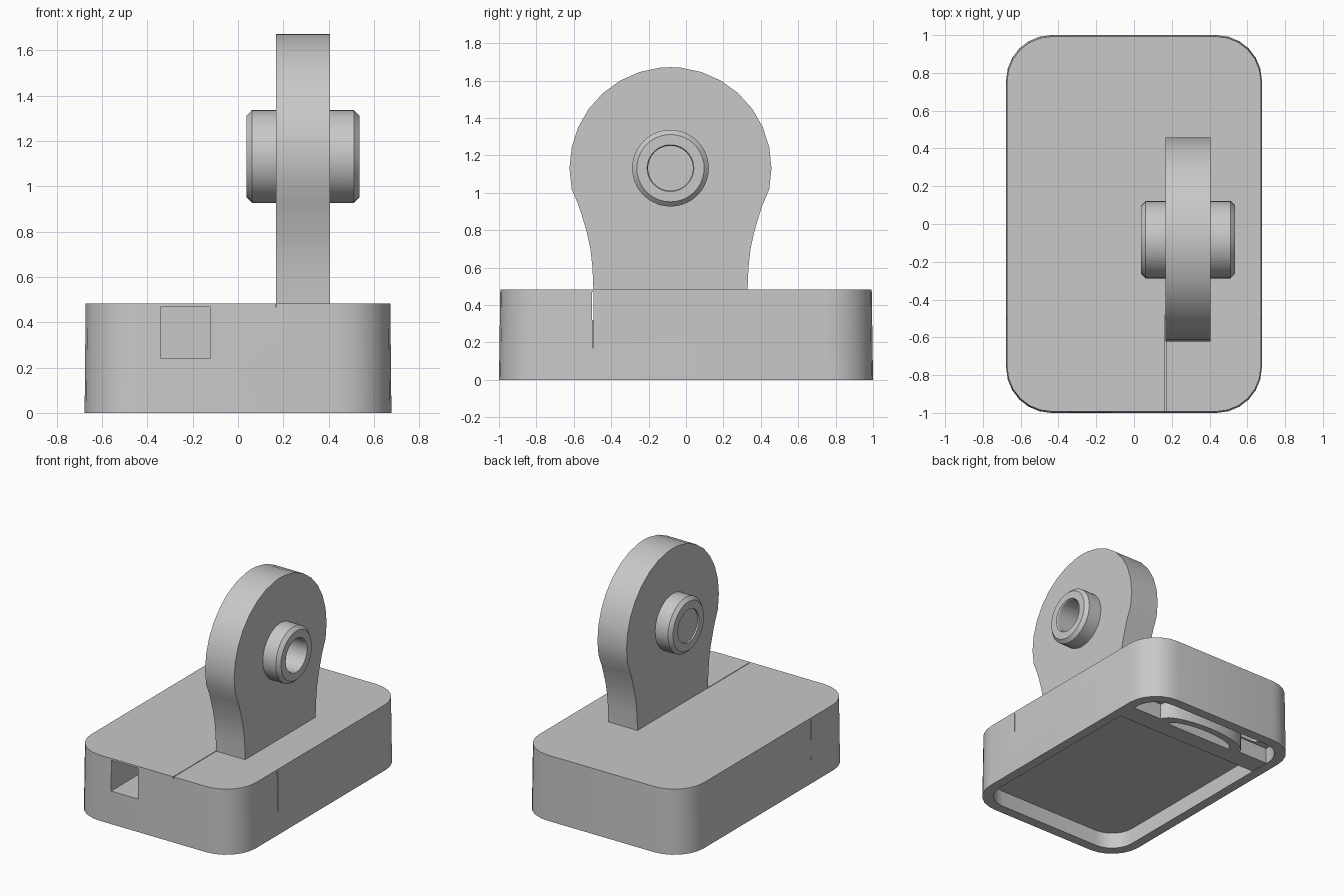
import bpy, bmesh, math

cube = bpy.data.objects.get("Cube")
if cube:
    bpy.data.objects.remove(cube, do_unlink=True)

grey = bpy.data.materials.new("plain_grey")
grey.use_nodes = True
COLOUR = (0.58, 0.58, 0.58, 1)
grey.diffuse_color = COLOUR
grey.node_tree.nodes["Principled BSDF"].inputs["Base Color"].default_value = COLOUR


def finish(name, bm):
    bmesh.ops.recalc_face_normals(bm, faces=bm.faces)
    mesh = bpy.data.meshes.new(name)
    bm.to_mesh(mesh)
    bm.free()
    mesh.materials.append(grey)
    obj = bpy.data.objects.new(name, mesh)
    bpy.context.collection.objects.link(obj)
    return obj


def prism(name, outline, low, high, top_scale=1.0, along_x=False):
    """Extrude a 2D outline along z, or along x when the outline is (y, z)."""
    bm = bmesh.new()
    rings = []
    for t, s in ((low, 1.0), (high, top_scale)):
        rings.append([bm.verts.new((t, a, b) if along_x else (a * s, b * s, t)) for a, b in outline])
    bm.faces.new(rings[0])
    bm.faces.new(rings[1])
    n = len(outline)
    for i in range(n):
        j = (i + 1) % n
        bm.faces.new((rings[0][i], rings[0][j], rings[1][j], rings[1][i]))
    return finish(name, bm)


def rounded(hx, hy, r, cy=0.0, steps=6):
    pts = []
    for k, (sx, sy) in enumerate(((1, 1), (-1, 1), (-1, -1), (1, -1))):
        for i in range(steps + 1):
            a = math.pi / 2 * (k + i / steps)
            pts.append((sx * (hx - r) + r * math.cos(a), cy + sy * (hy - r) + r * math.sin(a)))
    return pts


def bow(half_width, y, height, steps=14):
    """Half-ellipse outline bulging towards the back."""
    angles = [math.pi * i / steps for i in range(steps + 1)]
    return [(half_width * math.cos(a), y + height * math.sin(a)) for a in angles]


def box(name, x0, x1, y0, y1, z0, z1):
    return prism(name, [(x0, y0), (x1, y0), (x1, y1), (x0, y1)], z0, z1)


def lathe_x(name, profile, y, z, segments=40):
    """Spin (x, radius) points around an axis parallel to x."""
    bm = bmesh.new()
    verts = [bm.verts.new((x, r, 0)) for x, r in profile]
    edges = [bm.edges.new(pair) for pair in zip(verts, verts[1:])]
    bmesh.ops.spin(bm, geom=verts + edges, cent=(0, 0, 0), axis=(1, 0, 0),
                   angle=2 * math.pi, steps=segments)
    bmesh.ops.remove_doubles(bm, verts=bm.verts, dist=0.0005)
    bmesh.ops.translate(bm, verts=bm.verts, vec=(0, y, z))
    return finish(name, bm)


def activate(obj):
    bpy.ops.object.select_all(action='DESELECT')
    obj.select_set(True)
    bpy.context.view_layer.objects.active = obj


def combine(obj, others, operation='DIFFERENCE'):
    activate(obj)
    for other in others:
        mod = obj.modifiers.new("combine", 'BOOLEAN')
        mod.operation, mod.solver, mod.object = operation, 'EXACT', other
        bpy.ops.object.modifier_apply(modifier=mod.name)
        bpy.data.objects.remove(other, do_unlink=True)


# Base housing with slight draft, underside recess, socket and slits
base = prism("base_housing", rounded(0.677, 1.0, 0.24), 0, 0.482, top_scale=0.993)
combine(base, [
    prism("underside_recess", rounded(0.605, 0.925, 0.18), -0.1, 0.12),
    prism("rear_compartment", rounded(0.5, 0.09, 0.04, cy=0.825), 0.05, 0.4),
    box("front_socket", -0.341, -0.121, -1.2, -0.65, 0.242, 0.468),
    box("side_slit", -1, 1, -0.502, -0.494, 0.32, 0.47),
    box("left_slit_lower", 0.6, 1, -0.5, -0.497, 0.17, 0.325),
    box("right_slit_lower", -1, -0.6, -0.5, -0.497, 0.17, 0.325),
    box("top_seam", 0.165, 0.17, -1.2, -0.48, 0.468, 0.6),
])

# Crossbar under the base with a bowed latch and a crescent opening
crossbar = prism("underside_crossbar",
                 [(-0.61, 0.57), (0.61, 0.57), (0.61, 0.72)] + bow(0.36, 0.72, 0.12) + [(-0.61, 0.72)],
                 0.002, 0.125)
combine(crossbar, [prism("crescent_opening", bow(0.28, 0.7, 0.09), -0.1, 0.1)])

# Upright lug: round head flowing into a narrower neck
CY, CZ, R = -0.083, 1.132, 0.54
neck = [(0.412, 0.482), (0.417, 0.6), (0.428, 0.7), (0.446, 0.785), (0.468, 0.86), (0.49, 0.93)]
side = neck + [(R * math.cos(a), CZ + R * math.sin(a))
               for a in (math.radians(d) for d in range(-12, 85, 12))]
outline = [(CY + w, z) for w, z in side] + [(CY, CZ + R)]
outline += [(CY - w, z) for w, z in reversed(side)]
lug = prism("upright_lug", outline, 0.167, 0.405, along_x=True)

# Hub through the lug: chamfered ends, deep bore on one end, shallow dish on the other
combine(lug, [lathe_x("hub", [(0.038, 0), (0.038, 0.18), (0.062, 0.205), (0.511, 0.205),
                              (0.536, 0.18), (0.536, 0)], CY, CZ)], 'UNION')
combine(lug, [
    lathe_x("bore", [(0.075, 0), (0.075, 0.12), (0.528, 0.12), (0.536, 0.125),
                     (0.6, 0.125), (0.6, 0)], CY, CZ),
    lathe_x("dish", [(0, 0), (0, 0.125), (0.05, 0.122), (0.05, 0)], CY, CZ),
])

for obj in (base, crossbar, lug):
    activate(obj)
    bpy.ops.object.shade_smooth_by_angle(angle=math.radians(30))
